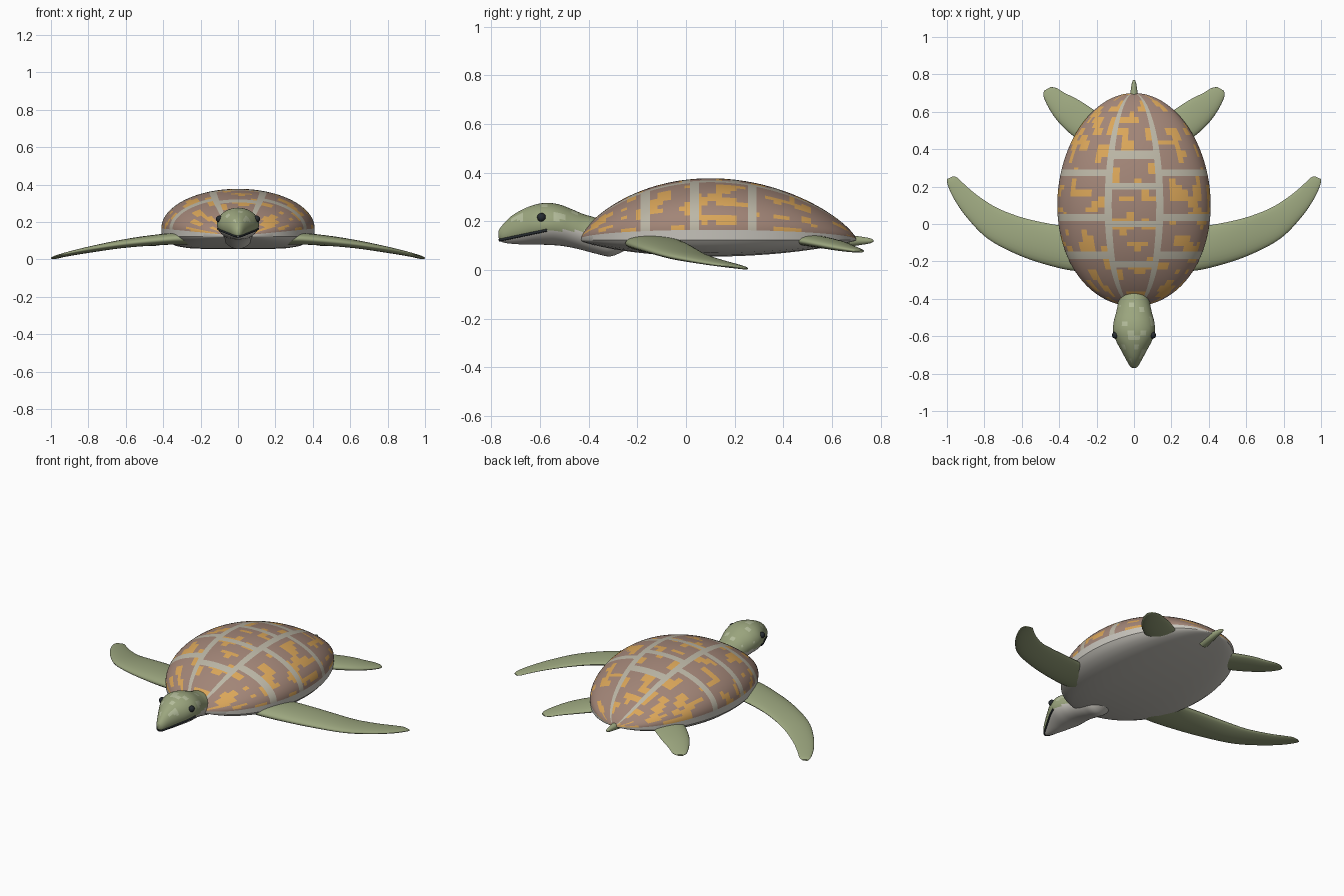
import bpy, bmesh
from math import sin, cos, pi, sqrt, floor
from mathutils import Vector, noise

if "Cube" in bpy.data.objects:
    bpy.data.objects.remove(bpy.data.objects["Cube"])


def material(name, r, g, b):
    m = bpy.data.materials.new(name)
    m.diffuse_color = (r, g, b, 1)
    m.use_nodes = True
    m.node_tree.nodes["Principled BSDF"].inputs["Base Color"].default_value = m.diffuse_color
    return m


BROWN = material("brown", .36, .235, .185)
ORANGE = material("orange", .70, .38, .10)
SEAM = material("seam", .50, .47, .38)
GREEN = material("green", .33, .38, .21)
SPOT = material("pale_green", .46, .51, .33)
CREAM = material("cream", .58, .56, .51)
DARK = material("dark", .02, .025, .03)


def resample(rows, n):
    """Catmull-Rom interpolation of equally long tuples, n steps per span."""
    out = []
    for i in range(len(rows) - 1):
        p = [rows[max(0, min(len(rows) - 1, i + k))] for k in (-1, 0, 1, 2)]
        for s in range(n):
            t = s / n
            out.append([b + .5 * t * (c - a + t * (2 * a - 5 * b + 4 * c - d + t * (3 * (b - c) + d - a)))
                        for a, b, c, d in zip(*p)])
    return out + [list(rows[-1])]


def loft(name, rings, mats, pick=None, closed=True, angle=1.0):
    """Skin a list of rings; pick(row, column, centre) gives a face's material slot."""
    bm = bmesh.new()
    vs = [[bm.verts.new(p) for p in ring] for ring in rings]
    n = len(rings[0])
    for i in range(len(rings) - 1):
        for j in range(n if closed else n - 1):
            k = (j + 1) % n
            f = bm.faces.new((vs[i][j], vs[i][k], vs[i + 1][k], vs[i + 1][j]))
            if pick:
                f.material_index = pick(i, j, f.calc_center_median())
    if closed:
        bm.faces.new(vs[0])
        bm.faces.new(vs[-1])
    bmesh.ops.remove_doubles(bm, verts=bm.verts, dist=1e-5)
    bmesh.ops.recalc_face_normals(bm, faces=bm.faces)
    for f in bm.faces:
        f.smooth = True
    me = bpy.data.meshes.new(name)
    bm.to_mesh(me)
    bm.free()
    me.set_sharp_from_angle(angle=angle)
    for m in mats:
        me.materials.append(m)
    ob = bpy.data.objects.new(name, me)
    bpy.context.collection.objects.link(ob)
    return ob


# Carapace: egg-shaped dome with seams and blocky orange patches
NV, NU = 150, 96


def station(i):
    t = pi * i / NV
    s = max(0, sin(t))
    return .13 - .57 * cos(t) - .03 * s * s, .41 * s, .125 + .04 * s, s ** 1.6


def shell_colour(i, j, c):
    off = abs(j + .5 - NU / 2)
    if 9 <= off <= 12:
        return 2
    seams = (-.215, 0, .2, .37) if off < 9 else (-.17, .04, .268)
    if any(abs(c.y - y) < .018 for y in seams):
        return 2
    cell = Vector((j // 3 * .45 + .2, floor(c.y / .03) * .45 + .1, 3.3))
    return 1 if noise.noise(cell) > .17 else 0


dome, belly = [], []
for i in range(NV + 1):
    y, w, zr, h = station(i)
    dome.append([(-w * cos(pi * j / NU), y, zr + .212 * h * sin(pi * j / NU)) for j in range(NU + 1)])
    d = .068 * h
    half = [(1, zr), (.995, .123), (.96, .123 - .25 * d), (.9, .123 - .52 * d), (.8, .123 - .77 * d),
            (.65, .123 - .93 * d), (.4, .123 - d)]
    belly.append([(-w * f, y, z) for f, z in half] + [(w * f, y, z) for f, z in reversed(half)])
loft("carapace", dome, [BROWN, ORANGE, SEAM], shell_colour, closed=False)
loft("plastron", belly, [CREAM], closed=False, angle=.6)

# Head and neck: y, half width, top z, bottom z
HEAD = resample([(-.77, .010, .162, .132), (-.757, .024, .182, .115), (-.72, .045, .220, .108),
                 (-.67, .072, .250, .105), (-.62, .098, .269, .105), (-.57, .112, .276, .103),
                 (-.52, .108, .269, .100), (-.47, .095, .250, .092), (-.42, .085, .229, .080),
                 (-.37, .080, .214, .067), (-.31, .074, .185, .056), (-.25, .055, .150, .080)], 4)
NH = 40


def head_colour(i, j, c):
    jaw = .122 + (c.y + .77) * .2 if c.y < -.57 else .162
    if c.z < jaw:
        return 2
    cell = Vector((j // 2 * .73, i // 2 * .73, 7.7))
    return 1 if c.z > .2 and c.y < -.42 and noise.noise(cell) > .27 else 0


loft("head", [[(w * cos(2 * pi * j / NH), y, (a + b) / 2 + (a - b) / 2 * sin(2 * pi * j / NH))
               for j in range(NH)] for y, w, a, b in HEAD], [GREEN, SPOT, CREAM], head_colour)

# Mouth line following the head surface
side = []
for y, w, a, b in HEAD:
    if y <= -.565:
        z = .122 + (y + .77) * .21
        side.append((w * sqrt(max(0, 1 - ((z - (a + b) / 2) / ((a - b) / 2)) ** 2)), y, z))
path = [(-x, y, z) for x, y, z in reversed(side)] + side
cu = bpy.data.curves.new("mouth", 'CURVE')
cu.dimensions = '3D'
cu.bevel_depth = .006
cu.bevel_resolution = 2
sp = cu.splines.new('POLY')
sp.points.add(len(path) - 1)
for p, co in zip(sp.points, path):
    p.co = (*co, 1)
cu.materials.append(DARK)
bpy.context.collection.objects.link(bpy.data.objects.new("mouth", cu))

# Eyes
for sx, label in ((1, "right"), (-1, "left")):
    bpy.ops.mesh.primitive_uv_sphere_add(segments=20, ring_count=12, radius=.018,
                                         location=(sx * .1, -.594, .216))
    eye = bpy.context.object
    eye.name = "eye_" + label
    eye.data.materials.append(DARK)
    bpy.ops.object.shade_smooth()

# Flippers: leading edge x, y, trailing edge x, y, centre z, half thickness
FRONT = [(.22, -.24, .25, -.02, .108, .034), (.32, -.25, .38, -.01, .110, .033),
         (.46, -.22, .52, .015, .099, .029), (.62, -.165, .63, .045, .082, .024),
         (.78, -.08, .74, .09, .058, .019), (.89, .03, .84, .155, .037, .014),
         (.96, .13, .91, .215, .021, .010), (.995, .205, .945, .248, .011, .007),
         (1.0, .24, .968, .255, .005, .004)]
REAR = [(.22, .42, .12, .54, .125, .024), (.31, .46, .20, .60, .120, .025),
        (.395, .535, .30, .665, .106, .021), (.45, .61, .37, .70, .092, .016),
        (.483, .68, .415, .727, .081, .010), (.481, .712, .447, .732, .077, .005)]


def flipper(name, rows, sx):
    rings = []
    for lx, ly, tx, ty, z, h in resample(rows, 5):
        ring = []
        for j in range(24):
            a = 2 * pi * j / 24
            f = .5 - .5 * cos(a)
            ring.append((sx * (lx + (tx - lx) * f), ly + (ty - ly) * f, z + h * sin(a) * (1.1 - .35 * f)))
        rings.append(ring)
    loft(name, rings, [GREEN])


for sx, label in ((1, "right"), (-1, "left")):
    flipper("front_flipper_" + label, FRONT, sx)
    flipper("rear_flipper_" + label, REAR, sx)

# Tail: y, radius, z
loft("tail", [[(r * cos(pi * j / 8), y, z + r * sin(pi * j / 8)) for j in range(16)]
              for y, r, z in resample([(.60, .034, .118), (.70, .020, .120), (.755, .011, .120),
                                       (.77, .004, .120)], 4)], [GREEN])
